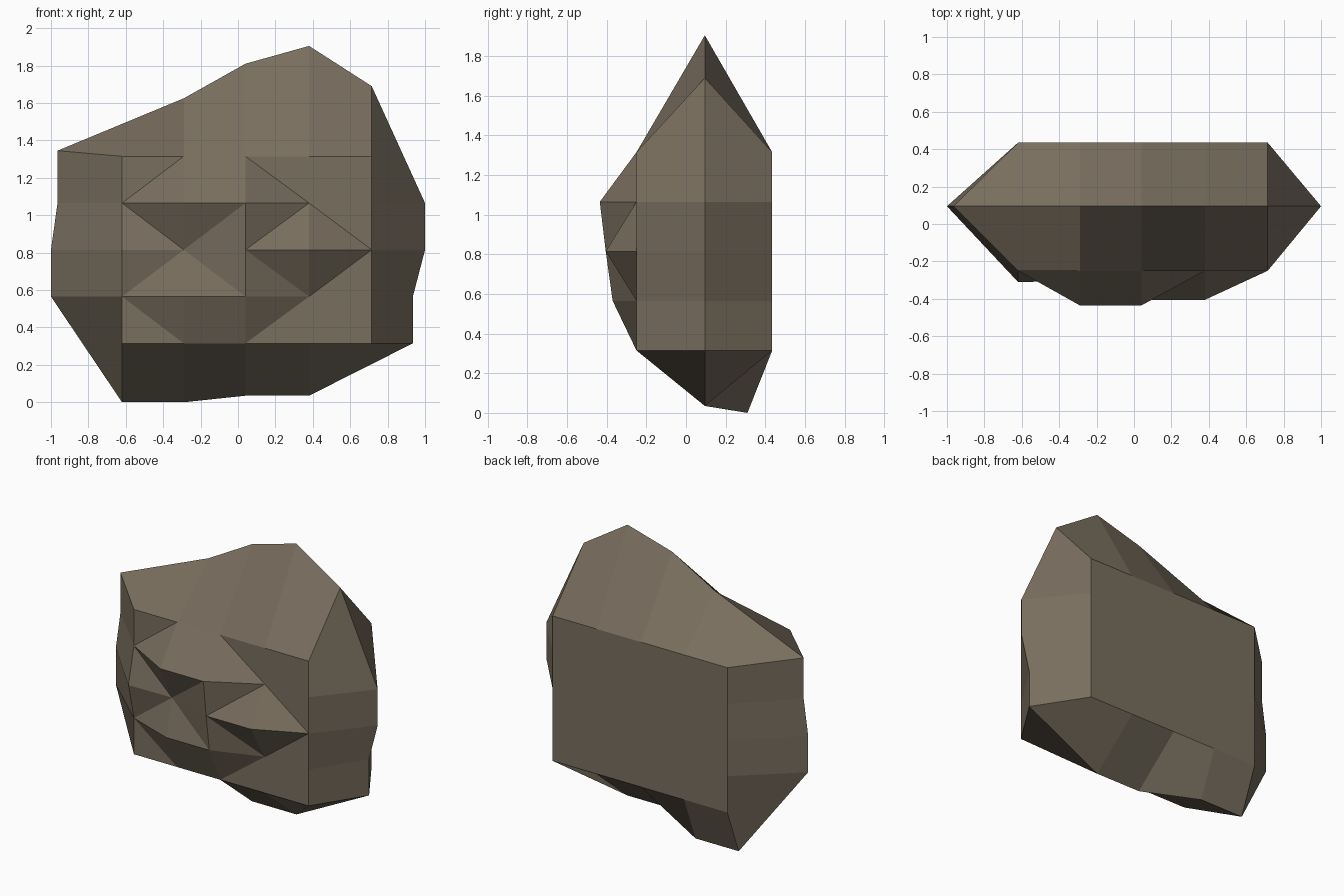
import bpy, bmesh

if "Cube" in bpy.data.objects:
    bpy.data.objects.remove(bpy.data.objects["Cube"])

# Grid lines shared by the front and back of the rock
XS = [-0.62, -0.29, 0.04, 0.38, 0.715]
ZS = [0.315, 0.565, 0.815, 1.065, 1.315]
FRONT, MID, BACK = -0.25, 0.095, 0.435

# Chipped bumps on the front: (column, row) -> y
BUMPS = {(0, 2): -0.31, (1, 1): -0.37, (1, 2): -0.305, (1, 3): -0.435,
         (2, 1): -0.37, (2, 2): -0.405, (2, 3): -0.435, (3, 2): -0.405}

# Widest outline: one point per perimeter grid point,
# clockwise seen from the front, starting at the upper left
OUTLINE = [(-0.965, MID, 1.345), (-0.29, MID, 1.625), (0.04, MID, 1.81),
           (0.38, MID, 1.905), (0.715, MID, 1.69),
           (1.0, MID, 1.065), (1.0, MID, 0.815), (0.935, MID, 0.565),
           (0.935, MID, 0.315),
           (0.38, MID, 0.035), (0.04, MID, 0.035), (-0.29, 0.31, 0.0),
           (-0.62, 0.31, 0.0),
           (-1.0, MID, 0.565), (-1.0, MID, 0.815), (-0.965, MID, 1.065)]
PERIMETER = ([(i, 4) for i in range(4)] + [(4, j) for j in range(4, 0, -1)]
             + [(i, 0) for i in range(4, 0, -1)] + [(0, j) for j in range(4)])

bm = bmesh.new()
ring = [bm.verts.new(p) for p in OUTLINE]


def add_cell(bl, br, tr, tl):
    """One grid cell, folded along its deeper diagonal when it is not flat."""
    fold = (tl.co.y + br.co.y) - (bl.co.y + tr.co.y)
    if abs(fold) < 0.001:
        bm.faces.new([bl, br, tr, tl])
    elif fold > 0:
        bm.faces.new([tl, bl, br])
        bm.faces.new([tl, br, tr])
    else:
        bm.faces.new([bl, br, tr])
        bm.faces.new([bl, tr, tl])


def add_half(depth, bumps):
    """A 4 x 4 cell cap joined to the outline by a band of sloping faces."""
    v = {(i, j): bm.verts.new((x, bumps.get((i, j), depth), z))
         for i, x in enumerate(XS) for j, z in enumerate(ZS)}
    for i in range(4):
        for j in range(4):
            add_cell(v[i, j], v[i + 1, j], v[i + 1, j + 1], v[i, j + 1])
    for k in range(16):
        n = (k + 1) % 16
        bm.faces.new([v[PERIMETER[k]], v[PERIMETER[n]], ring[n], ring[k]])


add_half(FRONT, BUMPS)
add_half(BACK, {})
bmesh.ops.recalc_face_normals(bm, faces=bm.faces)

# Rock object with one stone colour
mesh = bpy.data.meshes.new("rock")
bm.to_mesh(mesh)
bm.free()
stone = bpy.data.materials.new("brown_stone")
stone.diffuse_color = (0.19, 0.156, 0.113, 1)
stone.use_nodes = True
stone.node_tree.nodes["Principled BSDF"].inputs["Base Color"].default_value = stone.diffuse_color
mesh.materials.append(stone)
rock = bpy.data.objects.new("rock", mesh)
bpy.context.collection.objects.link(rock)
